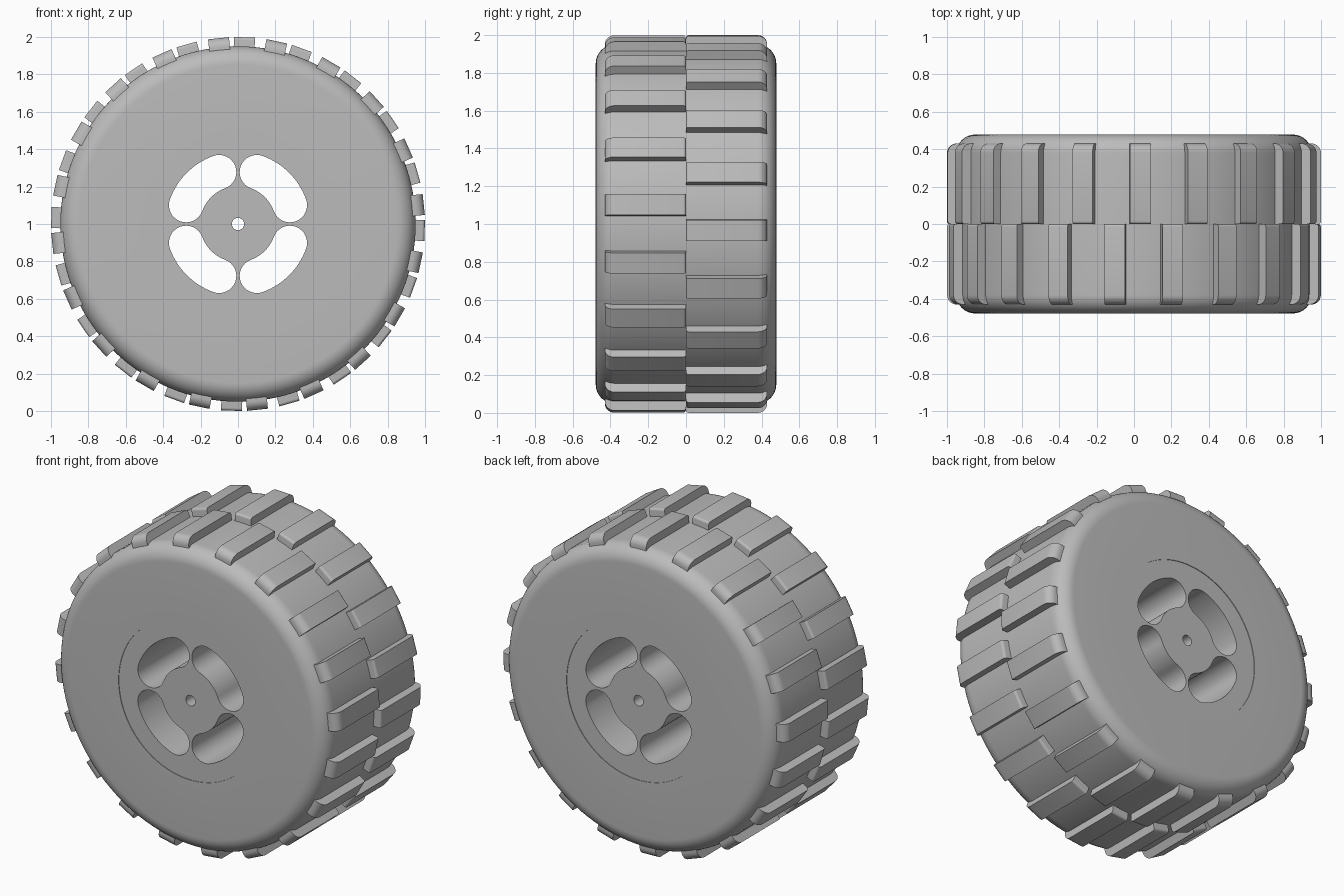
import bpy, bmesh
from math import sin, cos, pi, radians
from mathutils import Matrix

cube = bpy.data.objects.get("Cube")
if cube:
    bpy.data.objects.remove(cube, do_unlink=True)

grey = bpy.data.materials.new("plain_grey")
grey.use_nodes = True
GREY = (0.5, 0.5, 0.5, 1)
grey.diffuse_color = GREY
grey.node_tree.nodes["Principled BSDF"].inputs["Base Color"].default_value = GREY

HALF = 0.478      # half width of the tyre
HUB_R = 0.5       # radius where tyre meets hub
TYRE_R = 0.95     # tyre radius between the lugs
LUGS = 20         # lugs in each row


def arc(cx, cy, r, a0, a1, n):
    """Points on an arc, angles in degrees."""
    return [(cx + r * cos(radians(a0 + (a1 - a0) * i / n)),
             cy + r * sin(radians(a0 + (a1 - a0) * i / n))) for i in range(n + 1)]


def smooth(obj):
    bpy.ops.object.select_all(action='DESELECT')
    obj.select_set(True)
    bpy.context.view_layer.objects.active = obj
    bpy.ops.object.shade_smooth_by_angle(angle=radians(35))


def finish(name, bm):
    bmesh.ops.remove_doubles(bm, verts=bm.verts, dist=1e-5)
    bmesh.ops.recalc_face_normals(bm, faces=bm.faces)
    mesh = bpy.data.meshes.new(name)
    bm.to_mesh(mesh)
    bm.free()
    mesh.materials.append(grey)
    obj = bpy.data.objects.new(name, mesh)
    bpy.context.collection.objects.link(obj)
    obj.location.z = 1
    smooth(obj)
    return obj


# Tyre: closed section (radius, y) spun round the y axis
def build_tyre():
    c = 0.1
    corner = arc(TYRE_R - c, HALF - c, c, 90, 0, 10)
    half = [(HUB_R, HALF)] + corner
    section = half + [(r, -y) for r, y in reversed(half)]
    bm = bmesh.new()
    verts = [bm.verts.new((r, y, 0)) for r, y in section]
    edges = [bm.edges.new((verts[i - 1], verts[i])) for i in range(len(verts))]
    bmesh.ops.spin(bm, geom=verts + edges, cent=(0, 0, 0), axis=(0, 1, 0),
                   angle=2 * pi, steps=120, use_merge=True)
    finish("tyre", bm)


# Lugs: rounded side profile given thickness, repeated round the tyre
def build_lugs(name, side, start):
    top, end, half_w = 0.9985, 0.43, 0.056
    big, small = 0.05, 0.015
    profile = ([(0, 0.86)] + arc(small, top - small, small, 180, 90, 4)
               + arc(end - big, top - big, big, 90, 0, 8) + [(end, 0.86)])
    bm = bmesh.new()
    for k in range(LUGS):
        turn = Matrix.Rotation(-radians(start + k * 360 / LUGS), 3, 'Y')
        verts = [bm.verts.new((r, side * y, -half_w)) for y, r in profile]
        face = bm.faces.new(verts)
        out = bmesh.ops.extrude_face_region(bm, geom=[face])["geom"]
        new = [v for v in out if isinstance(v, bmesh.types.BMVert)]
        bmesh.ops.translate(bm, verts=new, vec=(0, 0, 2 * half_w))
        bmesh.ops.transform(bm, matrix=turn.to_4x4(), verts=verts + new)
    finish(name, bm)


# Hub: filled outline with an axle hole and four curved slots
def build_hub():
    curve = bpy.data.curves.new("hub_outline", 'CURVE')
    curve.dimensions = '2D'
    curve.fill_mode = 'BOTH'
    curve.extrude = HALF - 0.004

    def loop(points):
        s = curve.splines.new('POLY')
        s.points.add(len(points) - 1)
        for p, (x, y) in zip(s.points, points):
            p.co = (x, y, 0, 1)
        s.use_cyclic_u = True

    loop(arc(0, 0, HUB_R, 0, 360, 120)[:-1])
    loop(arc(0, 0, 0.033, 0, 360, 32)[:-1])
    mid, w = 0.295, 0.092
    for q in range(4):
        a, b = q * 90 + 20, q * 90 + 70
        end_b = (mid * cos(radians(b)), mid * sin(radians(b)))
        end_a = (mid * cos(radians(a)), mid * sin(radians(a)))
        loop(arc(0, 0, mid + w, a, b, 16) + arc(*end_b, w, b, b + 180, 16)[1:-1]
             + arc(0, 0, mid - w, b, a, 12) + arc(*end_a, w, a + 180, a + 360, 16)[1:-1])

    temp = bpy.data.objects.new("hub_outline", curve)
    bpy.context.collection.objects.link(temp)
    bpy.context.view_layer.update()
    mesh = temp.evaluated_get(bpy.context.evaluated_depsgraph_get()).to_mesh()
    bm = bmesh.new()
    bm.from_mesh(mesh)
    bmesh.ops.rotate(bm, verts=bm.verts, matrix=Matrix.Rotation(pi / 2, 3, 'X'))
    bpy.data.objects.remove(temp, do_unlink=True)
    finish("hub", bm)


build_tyre()
build_lugs("front_lugs", -1, 6)
build_lugs("back_lugs", 1, -2)
build_hub()
